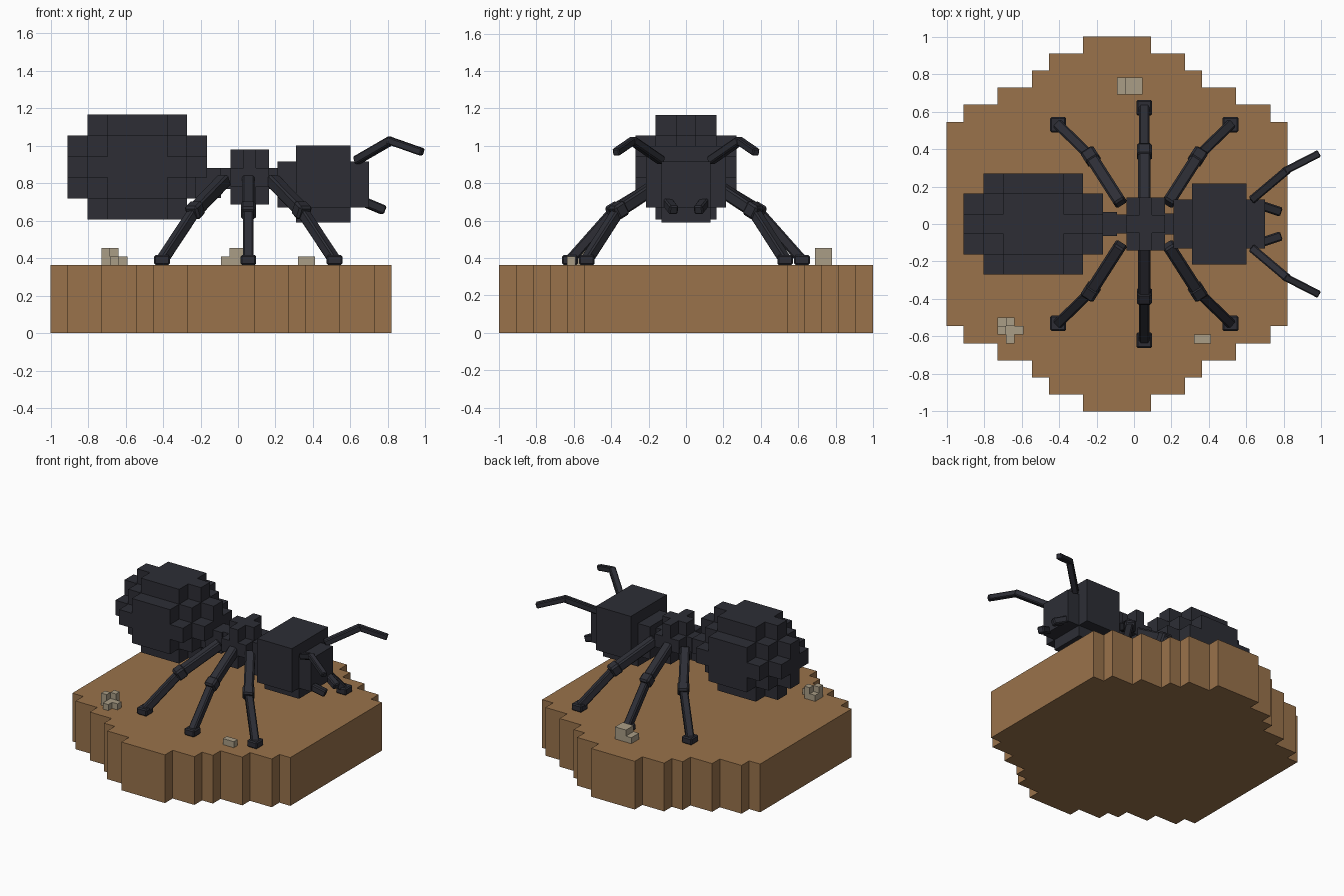
import bpy, bmesh
from mathutils import Vector

cube = bpy.data.objects.get("Cube")
if cube:
    bpy.data.objects.remove(cube, do_unlink=True)


def material(name, rgb):
    m = bpy.data.materials.new(name)
    m.use_nodes = True
    m.diffuse_color = (*rgb, 1)
    m.node_tree.nodes["Principled BSDF"].inputs["Base Color"].default_value = (*rgb, 1)
    return m


EARTH = material("earth brown", (0.32, 0.17, 0.07))
SHELL = material("blue black shell", (0.026, 0.027, 0.036))
STONE = material("pale stone", (0.4, 0.34, 0.24))


def finish(name, bm, mat):
    bmesh.ops.recalc_face_normals(bm, faces=bm.faces)
    mesh = bpy.data.meshes.new(name)
    bm.to_mesh(mesh)
    bm.free()
    mesh.materials.append(mat)
    ob = bpy.data.objects.new(name, mesh)
    bpy.context.collection.objects.link(ob)
    return ob


def voxels(name, cells, origin, size, mat):
    """Outer skin of a set of grid cells; origin is the corner of cell 0, 0, 0."""
    bm = bmesh.new()
    cells = set(cells)
    for c in cells:
        for axis in range(3):
            for side in (0, 1):
                near = list(c)
                near[axis] += 2 * side - 1
                if tuple(near) in cells:
                    continue
                u, v = [a for a in range(3) if a != axis]
                quad = []
                for du, dv in ((0, 0), (1, 0), (1, 1), (0, 1)):
                    p = list(c)
                    p[axis] += side
                    p[u] += du
                    p[v] += dv
                    quad.append(bm.verts.new([o + s * q for o, s, q in zip(origin, size, p)]))
                if not side ^ (axis == 1):
                    quad.reverse()
                bm.faces.new(quad)
    bmesh.ops.remove_doubles(bm, verts=bm.verts, dist=0.001)
    bmesh.ops.dissolve_limit(bm, angle_limit=0.01, verts=bm.verts, edges=bm.edges)
    return finish(name, bm, mat)


def box(name, low, high, mat, bevel=0):
    bm = bmesh.new()
    bmesh.ops.create_cube(bm, size=1)
    low, high = Vector(low), Vector(high)
    for v in bm.verts:
        v.co = (low + high) / 2 + v.co * (high - low)
    if bevel:
        bmesh.ops.bevel(bm, geom=bm.edges[:], offset=bevel, segments=1, affect='EDGES')
    return finish(name, bm, mat)


def bar(name, a, b, width, mat):
    """Square bar with chamfered edges from a to b."""
    a, b = Vector(a), Vector(b)
    w = width / 2
    ob = box(name, (-w, -w, 0), (w, w, (b - a).length), mat, width * 0.15)
    ob.location = a
    ob.rotation_mode = 'QUATERNION'
    ob.rotation_quaternion = (b - a).to_track_quat('Z', 'Y')
    return ob


# Stepped ground slab
U = 1 / 11
GROUND = 4 * U
half_rows = [6, 7, 7, 8, 8, 9, 10, 10, 11, 11]
rows = half_rows + half_rows[::-1]
voxels("ground_slab", [(i, j, 0) for i, h in enumerate(rows) for j in range(-h, h)],
       (-1, 0, 0), (U, U, GROUND), EARTH)

# Abdomen: blocky ellipsoid
reach = {(0, 0): 3, (0, 1): 3, (1, 0): 3, (1, 1): 2, (2, 0): 2, (0, 2): 2, (1, 2): 1, (2, 1): 1}
cells = []
for j in range(-2, 3):
    for k in range(-2, 3):
        r = reach.get((abs(j), abs(k)), -1)
        cells += [(i, j, k) for i in range(-r, r + 1)]
voxels("abdomen", cells, (-0.59, -0.054, 0.83), (0.1063, 0.108, 0.112), SHELL)

# Thorax: three-cell cube without its corners
N = (-1, 0, 1)
voxels("thorax", [(i, j, k) for i in N for j in N for k in N if abs(i * j * k) == 0],
       (0.029, -0.047, 0.783), (0.068, 0.094, 0.098), SHELL)

# Waist and neck
box("waist_back", (-0.23, -0.065, 0.72), (-0.09, 0.065, 0.88), SHELL)
box("waist_front", (-0.1, -0.05, 0.77), (0, 0.05, 0.88), SHELL)
box("neck", (0.15, -0.055, 0.77), (0.23, 0.055, 0.88), SHELL)

# Head: stacked blocks
box("head_core", (0.31, -0.215, 0.67), (0.6, 0.215, 1.0), SHELL)
box("head_length", (0.21, -0.13, 0.67), (0.7, 0.13, 0.915), SHELL)
box("head_base", (0.31, -0.13, 0.59), (0.6, 0.13, 0.68), SHELL)

# Paired limbs
for s, side in ((1, "left"), (-1, "right")):
    bar(f"antenna_base_{side}", (0.63, s * 0.13, 0.92), (0.82, s * 0.29, 1.03), 0.045, SHELL)
    bar(f"antenna_tip_{side}", (0.8, s * 0.28, 1.03), (0.985, s * 0.375, 0.965), 0.04, SHELL)
    bar(f"mandible_{side}", (0.66, s * 0.105, 0.705), (0.78, s * 0.065, 0.655), 0.05, SHELL)

    for d, place in ((1, "front"), (0, "middle"), (-1, "rear")):
        x = 0.055
        hip = Vector((x + d * 0.125, s * 0.11, 0.82))
        knee = Vector((x + d * 0.285, s * (0.36 if d else 0.385), 0.655))
        foot = Vector((x + d * 0.46, s * (0.53 if d else 0.62), 0.39))
        tag = f"{place}_{side}"
        bar("thigh_" + tag, hip, knee, 0.068, SHELL)
        bar("shin_" + tag, knee, foot, 0.055, SHELL)
        along = (knee - hip).normalized() * 0.038
        bar("knee_" + tag, knee - along, knee + along, 0.08, SHELL)
        f = Vector((0.042, 0.042, 0))
        base = Vector((foot.x, foot.y, GROUND))
        box("foot_" + tag, base - f, base + f + Vector((0, 0, 0.052)), SHELL, 0.008)

# Small stones
P = (U / 2,) * 3
voxels("stone_back", [(i, j, k) for i in range(3) for j in (0, 1) for k in (0, 1) if i or not k],
       (-U, 0.69, GROUND), P, STONE)
voxels("stone_front_left", [(0, 2, 0), (1, 2, 0), (0, 1, 0), (1, 1, 0), (2, 1, 0), (1, 0, 0),
                            (0, 1, 1), (1, 2, 1)], (-8 * U, -7 * U, GROUND), P, STONE)
voxels("stone_front_right", [(0, 0, 0), (1, 0, 0)], (0.32, -7 * U, GROUND), P, STONE)
